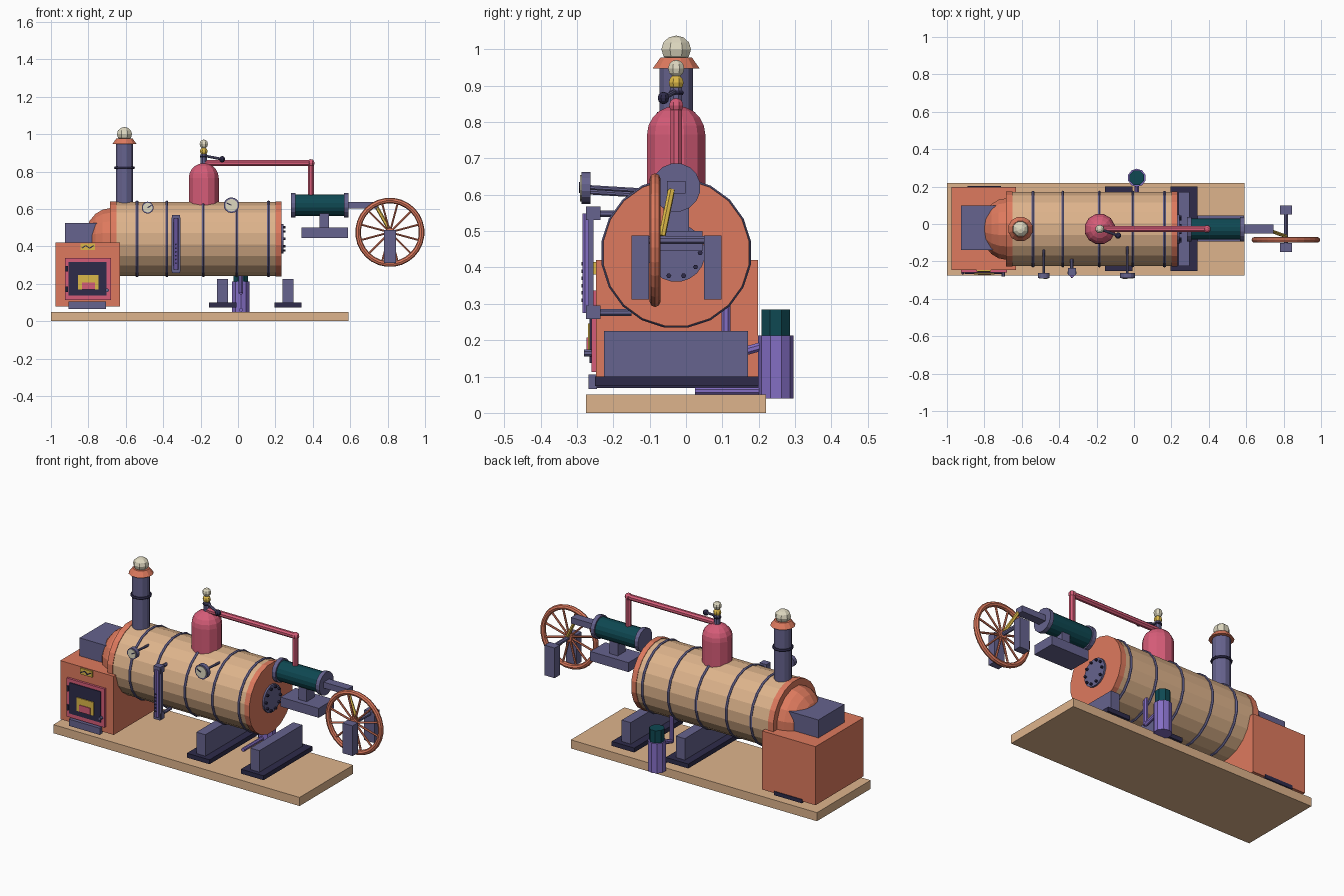
import bpy, bmesh, math
from mathutils import Vector

if "Cube" in bpy.data.objects:
    bpy.data.objects.remove(bpy.data.objects["Cube"])

YC = -0.027   # boiler centre line
BZ = 0.44     # boiler axis height


def material(name, r, g, b):
    m = bpy.data.materials.new(name)
    lin = [((c / 255 + 0.055) / 1.055) ** 2.4 if c > 10 else c / 255 / 12.92 for c in (r, g, b)]
    m.diffuse_color = (*lin, 1)
    m.use_nodes = True
    m.node_tree.nodes["Principled BSDF"].inputs["Base Color"].default_value = m.diffuse_color
    return m


TAN = material("tan", 222, 180, 140)
CORAL = material("coral", 222, 122, 94)
SLATE = material("slate_purple", 102, 99, 142)
NAVY = material("dark_navy", 46, 43, 74)
TEAL = material("dark_teal", 14, 72, 82)
PINK = material("rose", 214, 92, 120)
VIOLET = material("violet", 132, 110, 196)
GOLD = material("gold", 220, 184, 72)
CREAM = material("cream", 222, 216, 192)


def finish(name, bm, mat):
    bmesh.ops.recalc_face_normals(bm, faces=bm.faces)
    me = bpy.data.meshes.new(name)
    bm.to_mesh(me)
    bm.free()
    me.materials.append(mat)
    ob = bpy.data.objects.new(name, me)
    bpy.context.collection.objects.link(ob)
    return ob


def box(name, x, y, z, mat):
    bm = bmesh.new()
    bmesh.ops.create_cube(bm, size=1)
    for v in bm.verts:
        v.co = [(a + b) / 2 + c * (b - a) for c, (a, b) in zip(v.co, (x, y, z))]
    return finish(name, bm, mat)


def lathe(name, profile, mat, origin, axis=(0, 0, 1), n=16):
    """Revolve (radius, distance) points about an axis through origin."""
    bm = bmesh.new()
    q = Vector((0, 0, 1)).rotation_difference(Vector(axis).normalized())
    o = Vector(origin)
    rings = []
    for r, d in profile:
        if r < 1e-5:
            rings.append([bm.verts.new(o + q @ Vector((0, 0, d)))])
        else:
            rings.append([bm.verts.new(o + q @ Vector((r * math.cos(2 * math.pi * (i + .5) / n),
                          r * math.sin(2 * math.pi * (i + .5) / n), d))) for i in range(n)])
    for a, b in zip(rings, rings[1:]):
        for i in range(n):
            j = (i + 1) % n
            quad = [a[i % len(a)], a[j % len(a)], b[j % len(b)], b[i % len(b)]]
            bm.faces.new(list(dict.fromkeys(quad)))
    for ring in (rings[0], rings[-1]):
        if len(ring) > 1 and profile[0] != profile[-1]:
            bm.faces.new(ring)
    return finish(name, bm, mat)


def rod(name, a, b, r, mat, n=8):
    d = Vector(b) - Vector(a)
    return lathe(name, [(r, 0), (r, d.length)], mat, a, d, n)


def ball(name, c, r, mat, n=8, rows=6, sz=1):
    pts = [(r * math.sin(math.pi * i / rows), -r * sz * math.cos(math.pi * i / rows)) for i in range(rows + 1)]
    return lathe(name, pts, mat, c, n=n)


def ring(name, c, axis, R, r, mat, n=20, m=6):
    pts = [(R + r * math.cos(2 * math.pi * i / m), r * math.sin(2 * math.pi * i / m)) for i in range(m)]
    return lathe(name, pts + pts[:1], mat, c, axis, n)


# Base board
box("base_board", (-1, 0.59), (-0.275, 0.22), (0, 0.05), TAN)

# Boiler, bands and end caps
rod("boiler", (-0.68, YC, BZ), (0.205, YC, BZ), 0.2, TAN, 20)
for bx in (-0.54, -0.38, -0.185, -0.007, 0.163):
    ring("boiler_band", (bx, YC, BZ), (1, 0, 0), 0.2, 0.008, SLATE)
rod("boiler_front_cap", (0.2, YC, BZ), (0.232, YC, BZ), 0.203, CORAL, 20)
rod("boiler_rear_ring", (-0.685, YC, BZ), (-0.65, YC, BZ), 0.203, CORAL, 20)
dome = [(0.168 * math.cos(math.pi * i / 10), 0.14 * math.sin(math.pi * i / 10)) for i in range(6)]
lathe("boiler_rear_dome", dome, CORAL, (-0.68, YC, BZ), (-1, 0, 0), 16)
rod("end_plate", (0.23, YC, BZ), (0.242, YC, BZ), 0.08, SLATE, 20)
for i in range(10):
    a = 2 * math.pi * i / 10
    y, z = YC + 0.066 * math.cos(a), BZ + 0.066 * math.sin(a)
    rod("end_bolt", (0.24, y, z), (0.254, y, z), 0.007, NAVY, 6)

# Firebox with door
box("firebox", (-0.975, -0.63), (-0.247, 0.198), (0.078, 0.42), CORAL)
box("flue_box", (-0.925, -0.72), (-0.14, 0.10), (0.41, 0.525), SLATE)
box("ash_pan", (-0.89, -0.71), (-0.25, 0.202), (0.068, 0.09), NAVY)
box("ash_ledge", (-0.905, -0.705), (-0.268, -0.245), (0.066, 0.105), SLATE)
box("door_frame", (-0.925, -0.68), (-0.26, -0.245), (0.112, 0.337), PINK)
box("door", (-0.905, -0.703), (-0.265, -0.25), (0.137, 0.317), NAVY)
box("fire_glow", (-0.855, -0.745), (-0.27, -0.26), (0.168, 0.246), GOLD)
box("fire_flame", (-0.835, -0.765), (-0.274, -0.265), (0.168, 0.208), PINK)
rod("door_latch", (-0.7, -0.25, 0.165), (-0.7, -0.28, 0.165), 0.01, SLATE)
for hz in (0.17, 0.28):
    rod("door_hinge", (-0.915, -0.264, hz - 0.015), (-0.915, -0.264, hz + 0.015), 0.007, NAVY, 6)
box("name_plate", (-0.842, -0.765), (-0.255, -0.246), (0.38, 0.415), GOLD)
for i in range(3):
    x, s = -0.835 + 0.021 * i, 0.007 * (-1) ** i
    rod("plate_zigzag", (x, -0.255, 0.397 - s), (x + 0.021, -0.255, 0.397 + s), 0.004, NAVY, 4)

# Chimney
SX = -0.607
rod("chimney", (SX, YC, 0.62), (SX, YC, 0.95), 0.048, SLATE, 12)
ring("chimney_band", (SX, YC, 0.82), (0, 0, 1), 0.05, 0.008, NAVY, 12)
lathe("chimney_crown", [(0.067, 0.947), (0.045, 0.977)], CORAL, (SX, YC, 0), n=12)
ball("chimney_ball", (SX, YC, 1.0), 0.044, CREAM, sz=0.86)

# Steam dome, whistle and lever
DX = -0.183
cap = [(0.083 * math.cos(math.pi * i / 10), 0.765 + 0.08 * math.sin(math.pi * i / 10)) for i in range(6)]
lathe("steam_dome", [(0.083, 0.61)] + cap, PINK, (DX, YC, 0), n=12)
rod("whistle_stem", (DX, YC, 0.83), (DX, YC, 0.895), 0.018, SLATE)
ring("whistle_collar", (DX, YC, 0.88), (0, 0, 1), 0.016, 0.007, NAVY, 8)
ball("whistle_bell", (DX, YC, 0.908), 0.022, GOLD)
ball("whistle_ball", (DX, YC, 0.947), 0.024, CREAM)
rod("whistle_lever", (DX, YC, 0.885), (-0.09, -0.06, 0.867), 0.007, SLATE)
ball("lever_knob", (-0.085, -0.062, 0.866), 0.017, NAVY)

# Steam pipe to cylinder
rod("steam_pipe", (DX, YC, 0.845), (0.39, YC, 0.845), 0.017, PINK)
rod("steam_pipe_drop", (0.39, YC, 0.845), (0.39, YC, 0.66), 0.017, PINK)
ball("pipe_elbow", (0.39, YC, 0.845), 0.021, PINK)

# Engine cylinder on its stand
rod("engine_cylinder", (0.3, YC, 0.62), (0.575, YC, 0.62), 0.058, TEAL, 16)
for a in (0.283, 0.566):
    rod("cylinder_flange", (a, YC, 0.62), (a + 0.024, YC, 0.62), 0.067, SLATE, 16)
box("cylinder_pedestal", (0.435, 0.487), (-0.062, 0.008), (0.49, 0.58), SLATE)
box("cylinder_platform", (0.34, 0.587), (-0.094, 0.045), (0.445, 0.5), SLATE)
box("piston_rod", (0.585, 0.745), (-0.052, -0.002), (0.603, 0.638), SLATE)

# Flywheel with crank
WX, WY, WZ = 0.812, -0.085, 0.475
ring("flywheel_rim", (WX, WY, WZ), (0, 1, 0), 0.17, 0.015, CORAL, 28, 8)
for i in range(12):
    a = 2 * math.pi * (i + .5) / 12
    rod("flywheel_spoke", (WX, WY, WZ),
        (WX + 0.165 * math.cos(a), WY, WZ + 0.165 * math.sin(a)), 0.006, CORAL, 6)
rod("flywheel_hub", (WX, WY - 0.015, WZ), (WX, WY + 0.015, WZ), 0.024, CORAL, 12)
rod("flywheel_axle", (WX, -0.14, WZ), (WX, 0.095, WZ), 0.012, SLATE)
rod("connecting_rod", (0.74, -0.04, 0.612), (WX, -0.066, 0.485), 0.01, GOLD, 6)
for y in (-0.15, 0.05):
    box("bearing_post", (0.78, 0.845), (y, y + 0.048), (0.312, 0.488), SLATE)

# Boiler feet
for x in (-0.082, 0.267):
    box("foot_plate", (x - 0.073, x + 0.073), (-0.25, 0.2), (0.074, 0.1), NAVY)
    box("foot_saddle", (x - 0.029, x + 0.029), (-0.225, 0.17), (0.1, 0.225), SLATE)

# Feed pump
PX = 0.015
rod("pump_body", (PX, 0.247, 0.04), (PX, 0.247, 0.213), 0.049, VIOLET, 10)
rod("pump_cap", (PX, 0.247, 0.213), (PX, 0.247, 0.285), 0.042, TEAL, 8)
rod("pump_floor_pipe", (PX, 0.025, 0.06), (PX, 0.24, 0.06), 0.011, VIOLET)
rod("pump_feed_pipe", (PX, 0.24, 0.192), (PX, 0.11, 0.155), 0.013, VIOLET)
rod("pump_riser", (PX, 0.11, 0.15), (PX, 0.11, 0.32), 0.013, VIOLET)

# Dial gauges
for gx, gz, r, nx in ((-0.483, 0.607, 0.032, 0.02), (-0.035, 0.62, 0.042, -0.026)):
    rod("gauge_stem", (gx, -0.265, gz), (gx, -0.1, gz - 0.01), 0.007, SLATE)
    rod("gauge_case", (gx, -0.263, gz), (gx, -0.288, gz), r, SLATE, 14)
    rod("gauge_face", (gx, -0.285, gz), (gx, -0.291, gz), r * 0.8, CREAM, 14)
    rod("gauge_needle", (gx, -0.291, gz), (gx + nx, -0.291, gz + 0.012), 0.004, NAVY, 4)

# Water level glass
box("glass_back", (-0.356, -0.308), (-0.268, -0.254), (0.265, 0.555), SLATE)
rod("level_glass", (-0.332, -0.272, 0.275), (-0.332, -0.272, 0.548), 0.014, VIOLET)
for z in (0.258, 0.53):
    box("glass_bracket", (-0.354, -0.31), (-0.275, -0.235), (z, z + 0.037), SLATE)
    rod("glass_fitting", (-0.332, -0.24, z + 0.018), (-0.332, -0.15, z + 0.018), 0.01, SLATE)
for i in range(6):
    z = 0.31 + 0.02 * i
    rod("glass_mark", (-0.332, -0.27, z), (-0.332, -0.288, z), 0.005, NAVY, 6)
